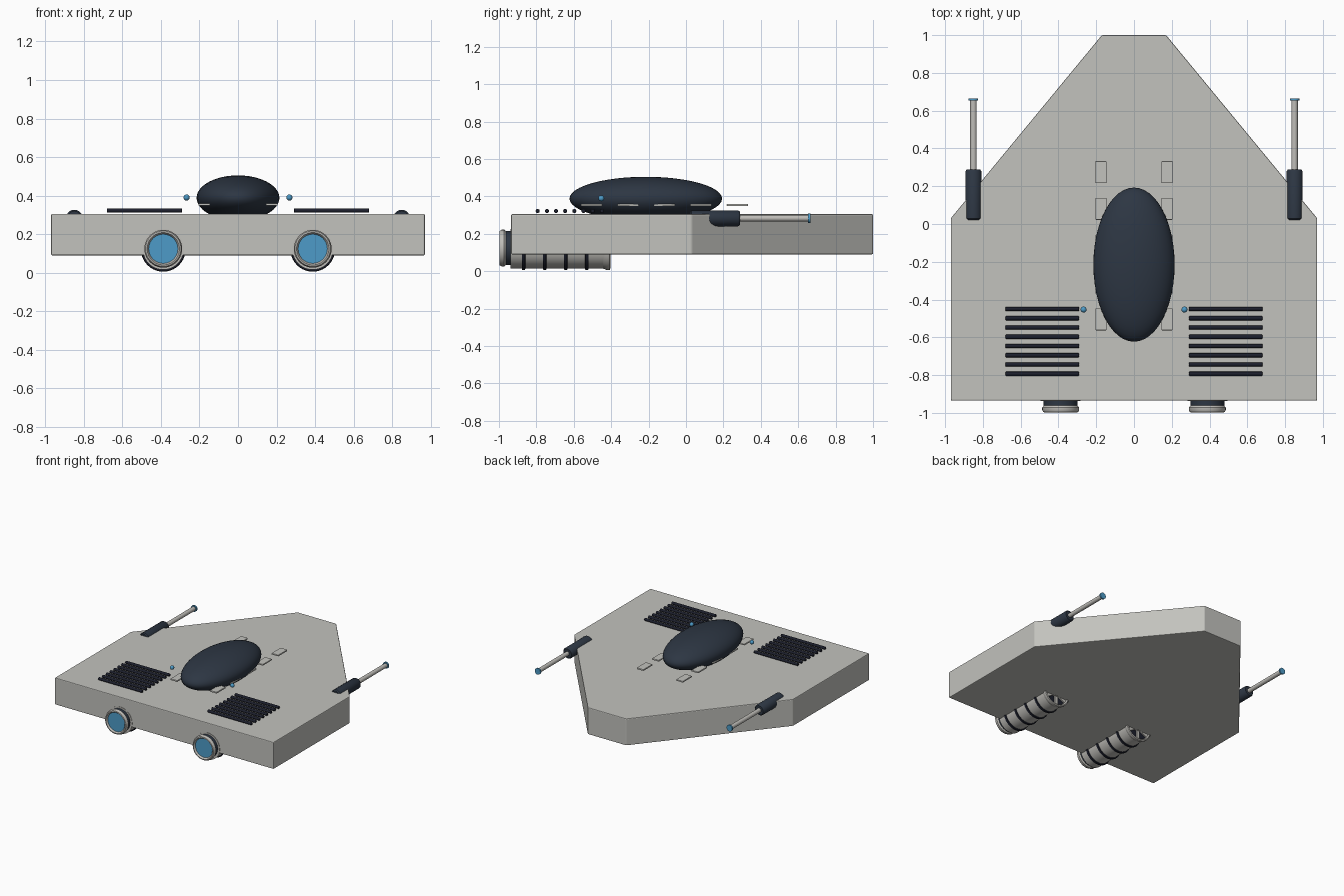
import bpy, bmesh, math
from mathutils import Matrix, Vector

cube = bpy.data.objects.get("Cube")
if cube:
    bpy.data.objects.remove(cube, do_unlink=True)


def material(name, rgb):
    m = bpy.data.materials.new(name)
    m.use_nodes = True
    col = (*rgb, 1)
    m.diffuse_color = col
    m.node_tree.nodes["Principled BSDF"].inputs["Base Color"].default_value = col
    return m


HULL = material("hull grey", (0.54, 0.54, 0.51))
METAL = material("warm metal", (0.52, 0.51, 0.48))
NAVY = material("dark navy", (0.026, 0.037, 0.056))
BLACK = material("blue black", (0.012, 0.014, 0.026))
BLUE = material("glow blue", (0.075, 0.33, 0.58))


def finish(name, bm, mat, smooth=True, bevel=0, segments=2):
    bmesh.ops.recalc_face_normals(bm, faces=bm.faces)
    mesh = bpy.data.meshes.new(name)
    bm.to_mesh(mesh)
    bm.free()
    ob = bpy.data.objects.new(name, mesh)
    bpy.context.collection.objects.link(ob)
    mesh.materials.append(mat)
    if bevel:
        mod = ob.modifiers.new("Bevel", 'BEVEL')
        mod.width, mod.segments = bevel, segments
        mod.limit_method = 'ANGLE'
    if smooth:
        bpy.ops.object.select_all(action='DESELECT')
        ob.select_set(True)
        bpy.context.view_layer.objects.active = ob
        bpy.ops.object.shade_smooth_by_angle(angle=math.radians(35))
    return ob


def lathe(name, profile, x, z, mat, steps=40):
    """Revolve (radius, y) points around an axis parallel to y."""
    bm = bmesh.new()
    verts = [bm.verts.new((x + r, y, z)) for r, y in profile]
    edges = [bm.edges.new(pair) for pair in zip(verts, verts[1:])]
    bmesh.ops.spin(bm, geom=verts + edges, cent=(x, 0, z), axis=(0, 1, 0),
                   angle=math.tau, steps=steps)
    bmesh.ops.remove_doubles(bm, verts=bm.verts, dist=1e-5)
    return finish(name, bm, mat)


def rod(name, x, z, r, y0, y1, mat):
    return lathe(name, [(0, y0), (r, y0), (r, y1), (0, y1)], x, z, mat)


def ball(name, centre, radii, mat, u=48, v=24):
    bm = bmesh.new()
    bmesh.ops.create_uvsphere(bm, u_segments=u, v_segments=v, radius=1,
                              matrix=Matrix.LocRotScale(Vector(centre), None, Vector(radii)))
    return finish(name, bm, mat)


def box(name, centre, size, mat, bevel=0):
    bm = bmesh.new()
    bmesh.ops.create_cube(bm, size=1,
                          matrix=Matrix.LocRotScale(Vector(centre), None, Vector(size)))
    return finish(name, bm, mat, False, bevel)


# Hull: wedge outline pulled up into a slab
bm = bmesh.new()
outline = [(-0.97, -0.935), (0.97, -0.935), (0.97, 0.03),
           (0.17, 1.0), (-0.17, 1.0), (-0.97, 0.03)]
base = bm.faces.new([bm.verts.new((x, y, 0.09)) for x, y in outline])
top = bmesh.ops.extrude_face_region(bm, geom=[base])["geom"]
bmesh.ops.translate(bm, vec=(0, 0, 0.215),
                    verts=[g for g in top if isinstance(g, bmesh.types.BMVert)])
finish("hull", bm, HULL, False, 0.006)

# Canopy
ball("canopy", (0, -0.215, 0.388), (0.215, 0.408, 0.117), NAVY)

for side, s in (("left", 1), ("right", -1)):
    # Small plates along the canopy
    for i in range(5):
        box(f"{side}_canopy_plate_{i + 1}", (s * 0.175, 0.275 - i * 0.195, 0.354),
            (0.06, 0.115, 0.012), HULL, 0.003)

    # Sensor light
    ball(f"{side}_sensor_light", (s * 0.267, -0.453, 0.39), (0.016,) * 3, BLUE, 20, 12)

    # Vent bars lying across the rear deck
    for i in range(8):
        bm = bmesh.new()
        place = Matrix.Translation((s * 0.485, -0.45 - i * 0.049, 0.322))
        bmesh.ops.create_cone(bm, cap_ends=True, segments=16, radius1=0.011,
                              radius2=0.011, depth=0.39,
                              matrix=place @ Matrix.Rotation(math.pi / 2, 4, 'Y'))
        finish(f"{side}_vent_bar_{i + 1}", bm, BLACK, bevel=0.004)

    # Cannon: housing, barrel and muzzle
    gx, gz = s * 0.85, 0.283
    lathe(f"{side}_cannon_housing",
          [(0, 0.022), (0.036, 0.022), (0.043, 0.03), (0.043, 0.278),
           (0.036, 0.288), (0, 0.288)], gx, gz, NAVY)
    rod(f"{side}_cannon_barrel", gx, gz, 0.017, 0.27, 0.655, METAL)
    rod(f"{side}_cannon_muzzle", gx, gz, 0.025, 0.653, 0.665, BLUE)

    # Engine exhaust: dark collar, metal ring, glowing disc
    ex = s * 0.388
    rod(f"{side}_exhaust_collar", ex, 0.124, 0.09, -0.968, -0.92, NAVY)
    lathe(f"{side}_exhaust_ring",
          [(0.074, -0.965), (0.076, -0.988), (0.084, -0.998), (0.092, -0.996),
           (0.098, -0.985), (0.098, -0.972), (0.09, -0.962), (0.074, -0.965)],
          ex, 0.124, METAL)
    rod(f"{side}_exhaust_glow", ex, 0.124, 0.077, -0.985, -0.96, BLUE)

    # Engine pod under the hull with dark bands
    pz = 0.121
    rod(f"{side}_engine_pod", ex, pz, 0.106, -0.938, -0.43, METAL)
    for i in range(4):
        y = -0.868 + i * 0.1125
        lathe(f"{side}_pod_band_{i + 1}",
              [(0.1, y - 0.01), (0.113, y - 0.008), (0.115, y),
               (0.113, y + 0.008), (0.1, y + 0.01)], ex, pz, BLACK)

    # Intake lip, recessed face and vanes at the pod's forward end
    lathe(f"{side}_intake_lip",
          [(0.1, -0.45), (0.108, -0.44), (0.116, -0.42), (0.114, -0.408),
           (0.106, -0.405), (0.097, -0.412), (0.095, -0.432)], ex, pz, METAL)
    rod(f"{side}_intake_face", ex, pz, 0.098, -0.432, -0.427, BLACK)
    rod(f"{side}_intake_hub", ex, pz, 0.035, -0.43, -0.41, METAL)
    for i in range(6):
        vane = box(f"{side}_intake_vane_{i + 1}", (0, 0, 0.06), (0.026, 0.012, 0.08), METAL)
        vane.location = (ex, -0.42, pz)
        vane.rotation_euler.y = i * math.tau / 6
